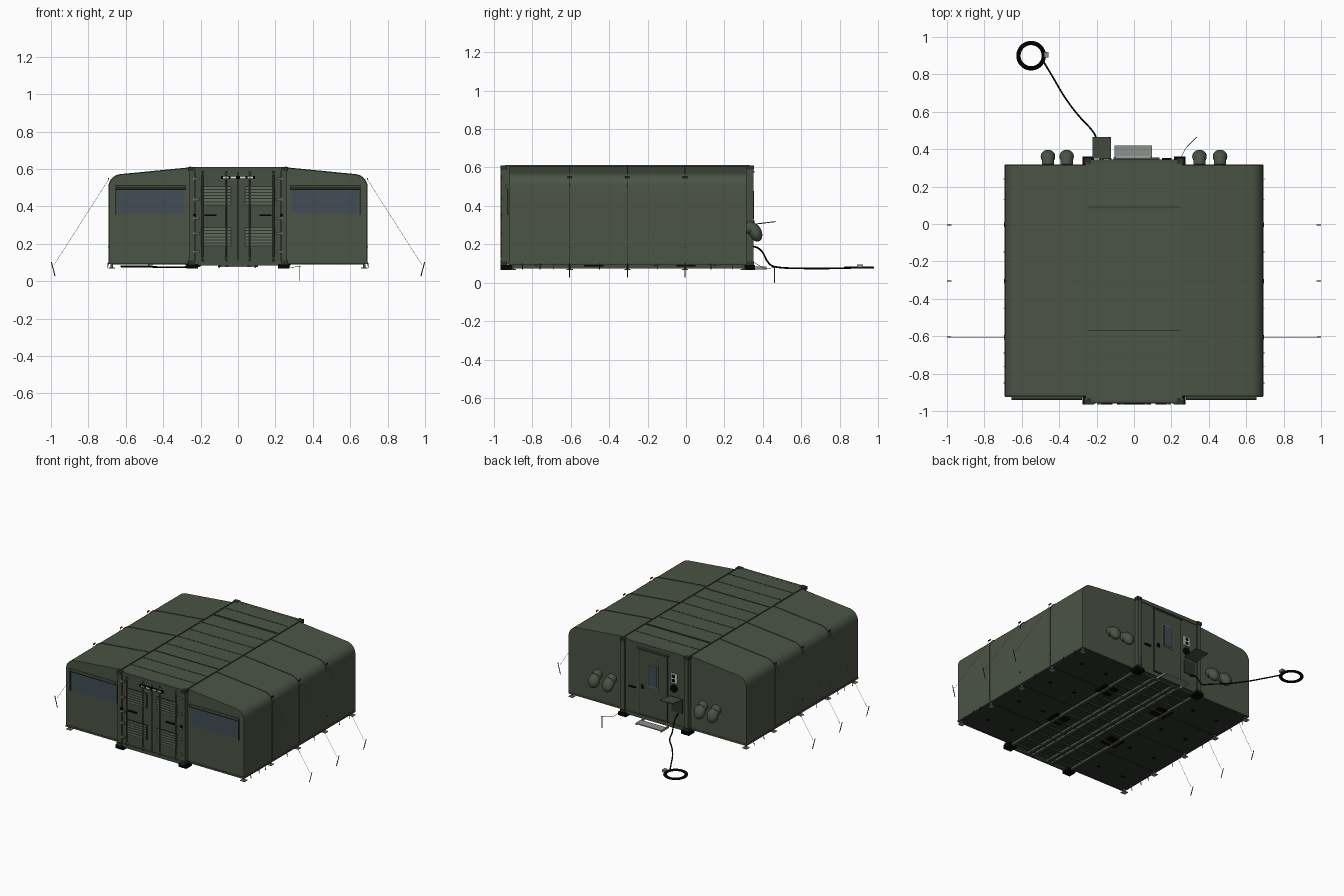
import bpy, bmesh, math
from mathutils import Vector, Matrix

if "Cube" in bpy.data.objects:
    bpy.data.objects.remove(bpy.data.objects["Cube"])


def material(name, r, g, b):
    m = bpy.data.materials.new(name)
    m.use_nodes = True
    m.diffuse_color = (r, g, b, 1)
    m.node_tree.nodes["Principled BSDF"].inputs["Base Color"].default_value = (r, g, b, 1)
    return m


CANVAS = material("olive canvas", .07, .088, .058)
STEEL = material("olive steel", .062, .078, .052)
TRIM = material("dark green trim", .025, .032, .022)
FLOOR = material("dark floor", .028, .036, .027)
BLACK = material("black rubber", .0015, .0015, .0015)
GLASS = material("blue grey window", .053, .074, .09)
GREY = material("grey metal", .27, .28, .27)
LOUVER = material("pale green grille", .12, .145, .105)
WHITE = material("white plate", .7, .7, .68)


def finish(name, bm, mat, smooth=False):
    me = bpy.data.meshes.new(name)
    bmesh.ops.recalc_face_normals(bm, faces=bm.faces)
    bm.to_mesh(me)
    bm.free()
    me.materials.append(mat)
    ob = bpy.data.objects.new(name, me)
    bpy.context.collection.objects.link(ob)
    if smooth:
        bpy.ops.object.select_all(action='DESELECT')
        bpy.context.view_layer.objects.active = ob
        ob.select_set(True)
        bpy.ops.object.shade_smooth_by_angle()
    return ob


def boxes(name, mat, items, mirror=False):
    """Each item is x0, x1, y0, y1, z0, z1; mirror repeats it across x."""
    bm = bmesh.new()
    for x0, x1, y0, y1, z0, z1 in items:
        for s in ((1, -1) if mirror else (1,)):
            mid = Vector((s * (x0 + x1) / 2, (y0 + y1) / 2, (z0 + z1) / 2))
            size = Matrix.Diagonal((x1 - x0, y1 - y0, z1 - z0, 1))
            bmesh.ops.create_cube(bm, size=1, matrix=Matrix.Translation(mid) @ size)
    return finish(name, bm, mat)


def rods(name, mat, segments, r, mirror=False, sides=8):
    """Straight round bars between pairs of points."""
    bm = bmesh.new()
    for a, b in segments:
        for s in ((1, -1) if mirror else (1,)):
            p, q = Vector((s * a[0], *a[1:])), Vector((s * b[0], *b[1:]))
            rot = (q - p).to_track_quat('Z', 'Y').to_matrix().to_4x4()
            bmesh.ops.create_cone(bm, cap_ends=True, segments=sides, radius1=r, radius2=r,
                                  depth=(q - p).length, matrix=Matrix.Translation((p + q) / 2) @ rot)
    return finish(name, bm, mat, True)


def hose(name, mat, pts, r):
    cu = bpy.data.curves.new(name, 'CURVE')
    cu.dimensions = '3D'
    cu.bevel_depth, cu.bevel_resolution = r, 2
    sp = cu.splines.new('NURBS')
    sp.points.add(len(pts) - 1)
    for p, co in zip(sp.points, pts):
        p.co = (*co, 1)
    sp.use_endpoint_u = True
    sp.order_u = 3
    cu.materials.append(mat)
    ob = bpy.data.objects.new(name, cu)
    bpy.context.collection.objects.link(ob)


def tent_section(name, mat, y0, y1, grow=0.0):
    """Rounded-eave tent outline pushed along y."""
    half = [(.69, .10)]
    for i in range(9):
        a = math.radians(84 * i / 8)
        half.append((.62 + .07 * math.cos(a), .50 + .07 * math.sin(a)))
    half.append((.255, .606))
    half = [(x + grow, z + (grow if i else 0)) for i, (x, z) in enumerate(half)]
    outline = half + [(-x, z) for x, z in reversed(half)]
    bm = bmesh.new()
    face = bm.faces.new([bm.verts.new((x, y0, z)) for x, z in outline])
    new = bmesh.ops.extrude_face_region(bm, geom=[face])["geom"]
    bmesh.ops.translate(bm, vec=(0, y1 - y0, 0), verts=[v for v in new if isinstance(v, bmesh.types.BMVert)])
    return finish(name, bm, mat, True)


# Tent shell, seams and floor
seam_ys = (-.605, -.305, -.005)
tent_section("tent_shell", CANVAS, -.92, .315)
for y in seam_ys:
    tent_section("tent_seam", STEEL, y - .002, y + .002, .003)
boxes("tent_floor", FLOOR, [(-.685, .685, -.915, .31, .092, .0995)])
boxes("floor_rim", STEEL, [(.683, .692, -.92, .315, .092, .104)], True)
boxes("floor_end_rims", STEEL, [(.27, .69, y, y + .006, .092, .104) for y in (-.924, .311)], True)
boxes("floor_joints", TRIM, [(.27, .68, y - .003, y + .003, .09, .093) for y in seam_ys], True)
boxes("floor_fixings", BLACK, [(x - .012, x + .012, y - .008, y + .008, .089, .093)
                               for x in (.36, .56) for y in (-.78, -.47, -.16, .15)], True)
boxes("wall_straps", TRIM, [(.69, .695, y - .012, y + .012, .545, .553) for y in seam_ys]
      + [(.69, .694, y - .006, y + .006, .18, .185) for y in seam_ys], True)

# Front windows with rolled covers
boxes("window_surround", CANVAS, [(.278, .655, -.924, -.92, .352, .495)], True)
boxes("window_pane", GLASS, [(.29, .645, -.927, -.92, .362, .488)], True)
rods("rolled_window_cover", CANVAS, [((.278, -.93, .501), (.655, -.93, .501))], .011, True)
boxes("window_cover_shadow_seam", TRIM, [(.28, .655, -.93, -.92, .487, .492)], True)
boxes("window_side_cord", TRIM, [(.65, .655, -.93, -.92, .355, .5)], True)

# Container body, corner posts and end frames
boxes("container_body", STEEL, [(-.255, .255, -.945, .34, .095, .605)])
boxes("corner_posts", STEEL, [(.232, .262, y, y + .03, .1, .6) for y in (-.96, .32)], True)
boxes("end_beams", STEEL, [(-.235, .235, y, y + .02, z, z + .025)
                           for y in (-.958, .325) for z in (.085, .585)])
boxes("corner_castings", TRIM, [(.23, .266, y, y + .034, z, z + .022)
                                for y in (-.965, .32) for z in (.09, .589)], True)
boxes("corner_pads", BLACK, [(.215, .275, y - .03, y + .03, .068, .093) for y in (-.935, .33)], True)
boxes("middle_pads", BLACK, [(.17, .28, y - .05, y + .05, .085, .0925) for y in (-.48, 0)], True)

# Roof ribs and rails
boxes("roof_panel", CANVAS, [(-.25, .25, -.94, .33, .604, .6095)])
boxes("roof_ribs", STEEL, [(-.245, .245, -.83 + i * .13 - .002, -.83 + i * .13 + .002, .608, .6115)
                           for i in range(9)])
boxes("roof_joints", TRIM, [(-.245, .245, y - .003, y + .003, .608, .612) for y in (-.57, .09)])
boxes("roof_rails", STEEL, [(.252, .258, -.94, .33, .603, .613)], True)

# Underside skids and cross members
boxes("skid_rails", STEEL, [(x, x + .018, -.93, .32, .075, .093) for x in (.05, .09, .235)], True)
boxes("cross_members", STEEL, [(-.23, .23, -.9 + i * .1, -.888 + i * .1, .084, .094) for i in range(13)])

# Front double doors, grilles and locking gear
boxes("front_doors", STEEL, [(.004, .228, -.954, -.94, .112, .583)], True)
boxes("door_gap", BLACK, [(-.004, .004, -.951, -.94, .112, .583)])
grille_bottoms = (.185, .405)
boxes("grille_back", TRIM, [(.035, .2, -.9565, -.95, z, z + .105) for z in grille_bottoms], True)
boxes("grille_slats", LOUVER, [(.04, .195, -.96, -.954, z + .006 + i * .0165, z + .017 + i * .0165)
                               for z in grille_bottoms for i in range(6)], True)
rods("locking_bars", STEEL, [((x, -.961, .105), (x, -.961, .59)) for x in (.065, .19)], .005, True)
boxes("bar_brackets", GREY, [(x - .008, x + .008, -.964, -.95, z, z + .008)
                             for x in (.065, .19) for z in (.12, .57)], True)
boxes("door_hinges", LOUVER, [(.205, .24, -.963, -.95, z, z + .014) for z in (.15, .25, .33, .43, .54)], True)
boxes("door_handles", BLACK, [(.115, .18, -.965, -.95, .35, .357), (.225, .24, -.965, -.95, .345, .36)], True)
boxes("door_header", BLACK, [(-.09, .09, -.964, -.95, .546, .563)])
boxes("header_marks", WHITE, [(x, x + .027, -.965, -.96, .55, .559) for x in (.012, .052)], True)

# Rear wall: door, window, service panels, hood and step
boxes("rear_door_frame", TRIM, [(-.097, .122, .34, .345, .115, .573)])
boxes("rear_door", STEEL, [(-.092, .117, .34, .349, .12, .568)])
boxes("rear_window_frame", LOUVER, [(-.03, .058, .34, .351, .325, .485)])
boxes("rear_window", GLASS, [(-.022, .05, .34, .353, .333, .477)])
boxes("rear_window_bars", TRIM, [(x, x + .008, .34, .355, .333, .477) for x in (-.022, .042)])
boxes("rear_hardware", BLACK, [(.15, .2, .34, .352, .285, .293), (.085, .1, .345, .356, .3, .325)])
rods("rear_vent", BLACK, [((-.147, .338, .36), (-.147, .35, .36))], .026, sides=20)
boxes("rear_notice", WHITE, [(-.172, -.122, .34, .348, .4, .465)])
boxes("rear_notice_marks", BLACK, [(-.16, -.134, .345, .35, z, z + .02) for z in (.408, .437)])
boxes("rear_rain_strip", STEEL, [(-.11, .135, .34, .356, .574, .582)])
hood = boxes("service_hood", STEEL, [(-.05, .05, 0, .115, 0, .005)])
hood.location = (-.172, .352, .302)
hood.rotation_euler.x = math.radians(7)
boxes("service_opening", TRIM, [(-.215, -.13, .34, .346, .2, .295)])
boxes("step_tread", GREY, [(-.1, .09, .362, .42, .076, .083)])
boxes("step_sides", GREY, [(x, x + .008, .335, .42, .07, .084) for x in (-.104, .088)])

# Rear duct bags with fabric necks
for x in (-.46, -.36, .35, .46):
    bm = bmesh.new()
    bmesh.ops.create_uvsphere(bm, u_segments=20, v_segments=12, radius=1,
                              matrix=Matrix.Translation((x, .361, .262)) @ Matrix.Rotation(.4, 4, 'X')
                              @ Matrix.Diagonal((.039, .033, .05, 1)))
    finish("duct_bag", bm, CANVAS, True)
    rods("duct_neck", CANVAS, [((x, .312, .292), (x, .35, .28))], .033, sides=20)

# Power cable, flat coil and plug
hose("power_cable", BLACK, [(-.18, .345, .19), (-.185, .39, .185), (-.195, .43, .09), (-.21, .49, .078),
                            (-.3, .58, .075), (-.38, .69, .075), (-.43, .78, .075), (-.485, .87, .078)], .0045)
for r in (.062, .068, .074):
    ring = [(-.55 + r * math.cos(a), .9 + r * math.sin(a), .079)
            for a in (math.tau * i / 32 for i in range(33))]
    hose("cable_coil", BLACK, ring, .0055)
boxes("cable_plug", GREY, [(-.48, -.457, .89, .92, .08, .095)])

# Earth rod and wire
rods("earth_rod", GREY, [((.33, .46, 0), (.33, .46, .085))], .0018)
hose("earth_wire", TRIM, [(.25, .35, .11), (.27, .4, .075), (.3, .43, .075), (.335, .465, .08)], .0012)

# Levelling legs, side pegs, guy ropes and stakes
leg_ys = (-.9, -.605, -.305, -.005, .3)
rods("leg_posts", GREY, [((.675, y, .072), (.675, y, .1)) for y in leg_ys], .006, True)
boxes("leg_feet", GREY, [(.658, .692, y - .016, y + .016, .068, .073) for y in leg_ys], True)
rods("side_pegs", TRIM, [((.697, y, .07), (.694, y, .1)) for y in (-.85, -.76, -.69, -.45, -.15, .13, .24)],
     .002, True)
rods("guy_ropes", GREY, [((.688, y, .55), (.982, y, .09)) for y in seam_ys], .0008, True, 6)
rods("guy_stakes", TRIM, [((.998, y, .103), (.978, y, .027)) for y in seam_ys], .0025, True)
